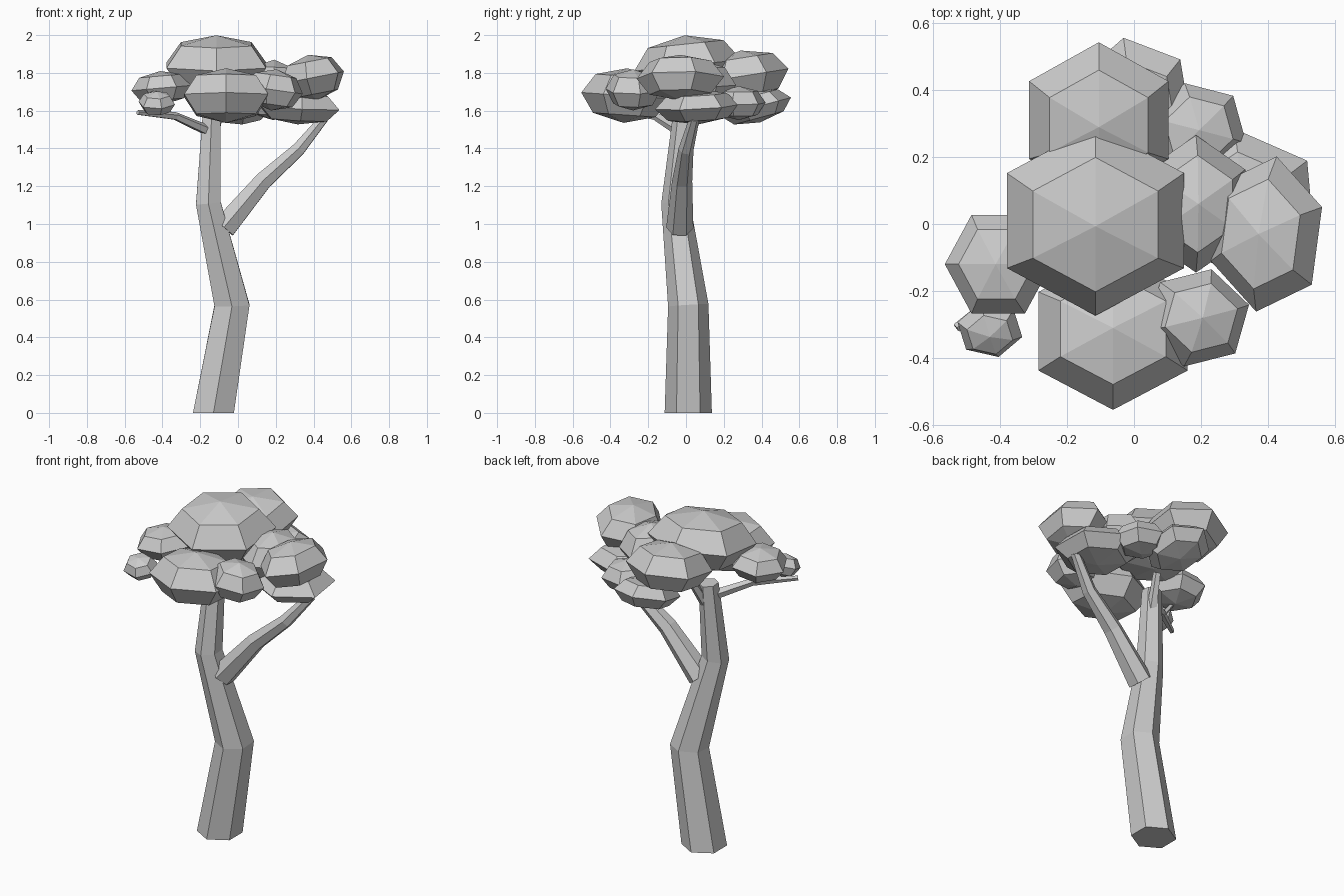
import bpy, bmesh
from math import radians, cos, sin, pi
from mathutils import Vector, Matrix, Euler

cube = bpy.data.objects.get("Cube")
if cube:
    bpy.data.objects.remove(cube, do_unlink=True)

grey = bpy.data.materials.new("pale_grey")
grey.use_nodes = True
COLOUR = (0.6, 0.6, 0.6, 1)
grey.diffuse_color = COLOUR
grey.node_tree.nodes["Principled BSDF"].inputs["Base Color"].default_value = COLOUR


def finish(name, bm):
    bmesh.ops.recalc_face_normals(bm, faces=bm.faces)
    mesh = bpy.data.meshes.new(name)
    bm.to_mesh(mesh)
    bm.free()
    mesh.materials.append(grey)
    obj = bpy.data.objects.new(name, mesh)
    bpy.context.collection.objects.link(obj)
    return obj


def limb(name, path, sides=6, flat_base=False):
    """Tapered tube through (x, y, z, radius) points, rings set square to the path."""
    bm = bmesh.new()
    pts = [Vector(p[:3]) for p in path]
    rings = []
    for i, p in enumerate(pts):
        tangent = pts[min(i + 1, len(pts) - 1)] - pts[max(i - 1, 0)]
        if flat_base and i == 0:
            tangent = Vector((0, 0, 1))
        turn = Vector((0, 0, 1)).rotation_difference(tangent)
        ring = []
        for k in range(sides):
            a = 2 * pi * (k + 0.5) / sides
            ring.append(bm.verts.new(p + turn @ Vector((cos(a), sin(a), 0)) * path[i][3]))
        rings.append(ring)
    for low, high in zip(rings, rings[1:]):
        for k in range(sides):
            n = (k + 1) % sides
            bm.faces.new((low[k], low[n], high[n], high[k]))
    bm.faces.new(rings[0])
    bm.faces.new(rings[-1])
    return finish(name, bm)


def leaf_clump(name, centre, size, tilt=(0, 0), spin=0):
    """Squashed six-sided ball, spun about its axis and then tilted."""
    bm = bmesh.new()
    bmesh.ops.create_uvsphere(bm, u_segments=6, v_segments=4, radius=1)
    lean = Euler((radians(tilt[0]), radians(tilt[1]), 0)).to_matrix().to_4x4()
    bm.transform(Matrix.Translation(centre) @ lean @ Matrix.Diagonal((*size, 1))
                 @ Matrix.Rotation(radians(spin), 4, 'Z'))
    return finish(name, bm)


# Trunk and branches
limb("trunk", [(-.13, .012, 0, .125), (-.032, .012, .57, .107),
               (-.157, -.055, 1.11, .076), (-.14, -.015, 1.57, .055)], flat_base=True)
limb("right_fork", [(-.075, -.033, .98, .072), (.135, -.02, 1.23, .053),
                    (.32, 0, 1.395, .04), (.455, .045, 1.56, .027)])
limb("left_branch", [(-.15, -.03, 1.49, .03), (-.33, -.16, 1.57, .022),
                     (-.53, -.31, 1.59, .014)], sides=5)
limb("left_twig", [(-.35, -.17, 1.57, .016), (-.43, -.16, 1.68, .01)], sides=5)
limb("back_branch", [(-.13, 0, 1.45, .03), (-.09, .09, 1.62, .022)], sides=5)

# Leaf clumps
leaf_clump("top_leaves", (-.115, .01, 1.84), (.305, .285, .16), (6, 0))
leaf_clump("front_leaves", (-.0625, -.32, 1.68), (.257, .235, .145), (-4, 0))
leaf_clump("back_leaves", (-.105, .31, 1.785), (.24, .235, .135), (9, 0))
leaf_clump("right_leaves", (.395, -.03, 1.775), (.18, .235, .123), (0, -11), -10)
leaf_clump("right_low_leaves", (.32, .06, 1.62), (.24, .225, .093), (3, 3), 5)
leaf_clump("back_low_leaves", (0, .37, 1.62), (.18, .195, .085), (15, 0), 10)
leaf_clump("back_right_leaves", (.19, .28, 1.64), (.15, .145, .09), (0, 3), 15)
leaf_clump("inner_right_leaves", (.185, .06, 1.735), (.17, .205, .135), (0, 3))
leaf_clump("front_right_leaves", (.19, -.28, 1.71), (.16, .15, .11), (0, 8), 45)
leaf_clump("left_leaves", (-.405, -.12, 1.72), (.16, .17, .09), (0, -5), 30)
leaf_clump("left_small_leaves", (-.43, -.315, 1.64), (.1, .09, .065), (20, 0), 15)
